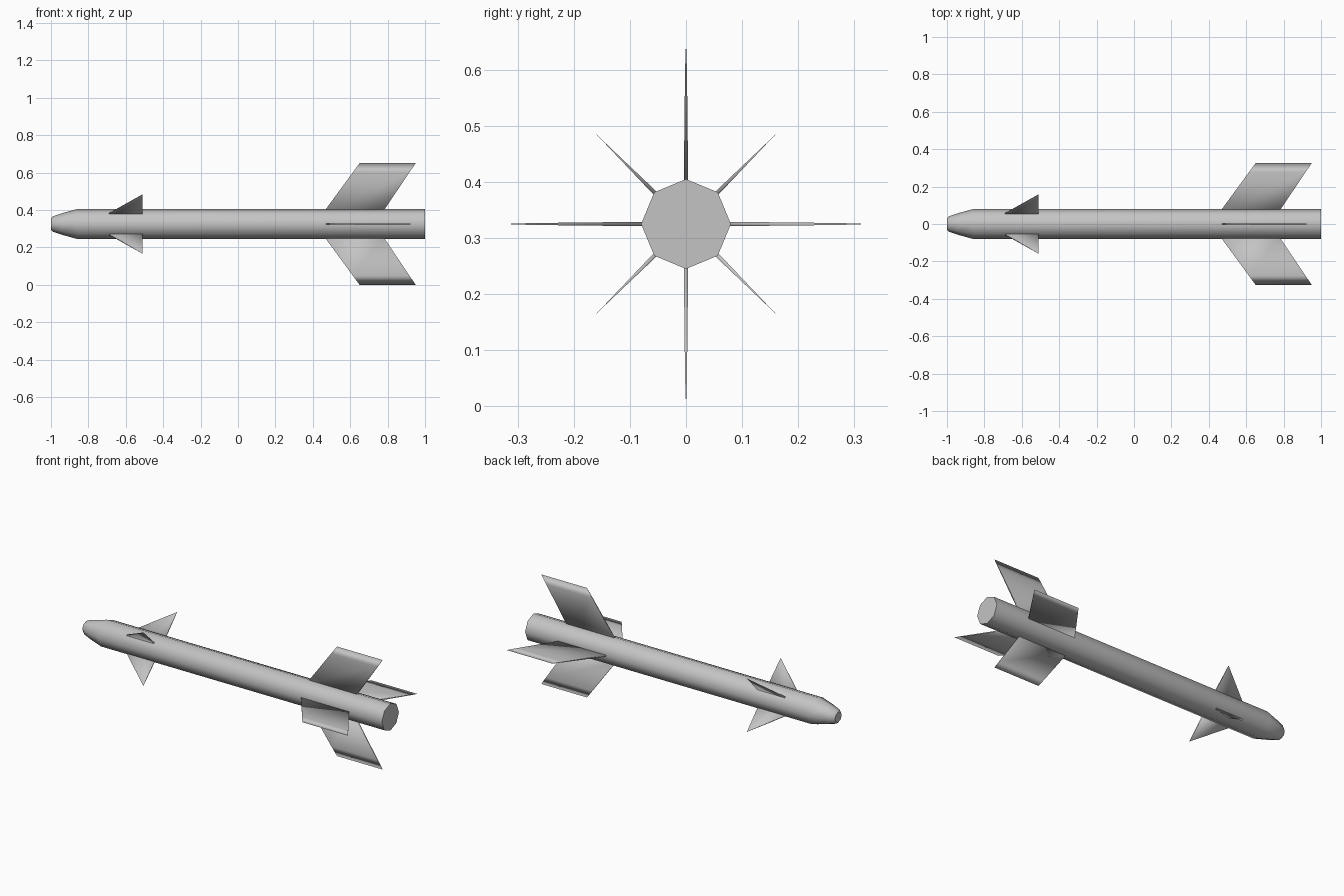
import bpy, bmesh, math
from mathutils import Matrix, Vector

cube = bpy.data.objects.get("Cube")
if cube:
    bpy.data.objects.remove(cube, do_unlink=True)

AXIS_Z = 0.325
SIDES = 8

grey = bpy.data.materials.new("light_grey")
grey.use_nodes = True
colour = (0.55, 0.55, 0.55, 1)
grey.diffuse_color = colour
grey.node_tree.nodes["Principled BSDF"].inputs["Base Color"].default_value = colour


def finish(bm, name):
    """Turn the mesh into a smooth object on the missile axis."""
    bmesh.ops.recalc_face_normals(bm, faces=bm.faces)
    for f in bm.faces:
        f.smooth = True
    mesh = bpy.data.meshes.new(name)
    bm.to_mesh(mesh)
    bm.free()
    mesh.materials.append(grey)
    obj = bpy.data.objects.new(name, mesh)
    obj.location.z = AXIS_Z
    bpy.context.collection.objects.link(obj)
    return obj


def make_body(profile):
    """Octagonal tube through (x, radius) stations, with sharp end caps."""
    bm = bmesh.new()
    rings = []
    for x, r in profile:
        angles = [math.tau * i / SIDES for i in range(SIDES)]
        rings.append([bm.verts.new((x, r * math.sin(a), r * math.cos(a))) for a in angles])
    for a, b in zip(rings, rings[1:]):
        for i in range(SIDES):
            j = (i + 1) % SIDES
            bm.faces.new((a[i], a[j], b[j], b[i]))
    for ring in (rings[0], rings[-1]):
        for e in bm.faces.new(ring).edges:
            e.smooth = False
    return finish(bm, "body")


def make_fin(name, sections, angle):
    """Thin fin from (radius, front x, rear x, half thickness) sections.
    The last section is a sharp edge, or a point when its two x values match."""
    bm = bmesh.new()
    turn = Matrix.Rotation(angle, 3, "X")

    def vert(x, y, r):
        return bm.verts.new(turn @ Vector((x, y, r)))

    loops = [[vert(x0, -h, r), vert(x1, -h, r), vert(x1, h, r), vert(x0, h, r)]
             for r, x0, x1, h in sections[:-1]]
    r, x0, x1, _ = sections[-1]
    front = vert(x0, 0, r)
    rear = front if x0 == x1 else vert(x1, 0, r)
    loops.append([front, rear, rear, front])
    bm.faces.new(loops[0])
    for a, b in zip(loops, loops[1:]):
        for i in range(4):
            j = (i + 1) % 4
            bm.faces.new(dict.fromkeys((a[i], a[j], b[j], b[i])))
        # Crisp leading and trailing edges
        for i in range(4):
            bm.edges.get((a[i], b[i])).smooth = False
    return finish(bm, name)


# Body with tapered blunt nose
make_body([(-1, 0.031), (-0.988, 0.042), (-0.94, 0.058), (-0.86, 0.08), (1, 0.08)])

# Swept tail fins and triangular nose fins, turned half a step apart
tail_fin = [(0.07, 0.463, 0.778, 0.004), (0.275, 0.613, 0.916, 0.0017), (0.325, 0.65, 0.95, 0)]
nose_fin = [(0.07, -0.70, -0.51, 0.004), (0.225, -0.51, -0.51, 0)]
for i, side in enumerate(("top", "front", "bottom", "back")):
    make_fin(f"tail_fin_{side}", tail_fin, i * math.pi / 2)
    make_fin(f"nose_fin_{i + 1}", nose_fin, (i + 0.5) * math.pi / 2)
